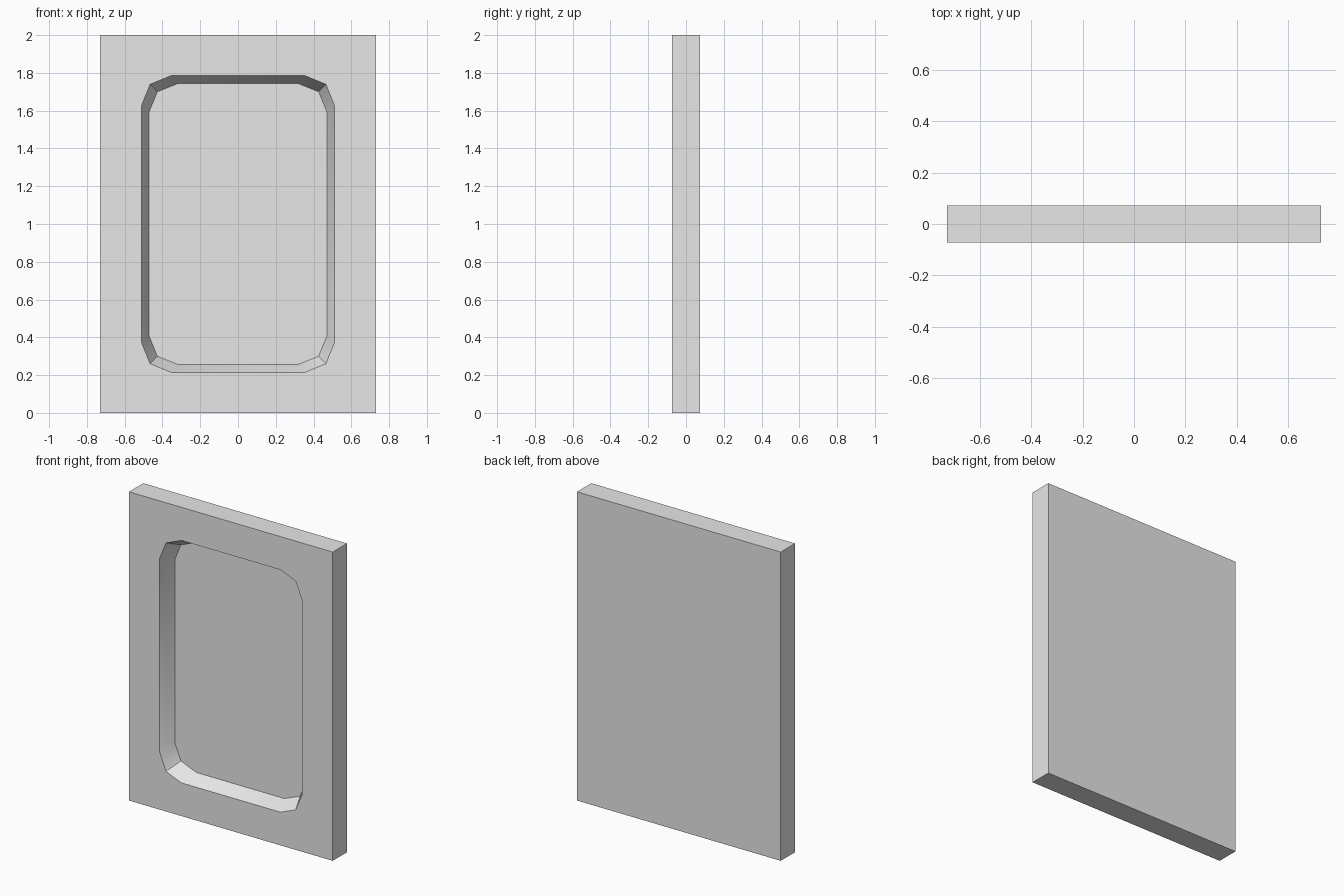
import bpy
import bmesh
from math import radians

default_cube = bpy.data.objects.get("Cube")
if default_cube:
    bpy.data.objects.remove(default_cube, do_unlink=True)

WIDTH, HEIGHT, THICK = 1.46, 2.0, 0.146
RECESS_DEPTH = 0.098
FRONT = -THICK / 2

# Plain grey material
grey = bpy.data.materials.new("light grey")
grey.use_nodes = True
grey.diffuse_color = (0.8, 0.8, 0.8, 1)
grey.node_tree.nodes["Principled BSDF"].inputs["Base Color"].default_value = (0.8, 0.8, 0.8, 1)


def mirrored_loop(bm, corner, y):
    """Closed loop from the points of one corner, mirrored to all four."""
    points = list(corner)
    points += [(-x, z) for x, z in reversed(corner)]
    points += [(-x, -z) for x, z in corner]
    points += [(x, -z) for x, z in reversed(corner)]
    verts = [bm.verts.new((x, y, HEIGHT / 2 + z)) for x, z in points]
    edges = [bm.edges.new((v, verts[(i + 1) % len(verts)])) for i, v in enumerate(verts)]
    return verts, edges


def skin(bm, loop_a, loop_b):
    """Quads between two matching loops."""
    n = len(loop_a)
    for i in range(n):
        j = (i + 1) % n
        bm.faces.new((loop_a[i], loop_a[j], loop_b[j], loop_b[i]))


bm = bmesh.new()

# Slab sides and back
slab = [(WIDTH / 2, HEIGHT / 2)]
front_rim, front_edges = mirrored_loop(bm, slab, FRONT)
back_rim, _ = mirrored_loop(bm, slab, -FRONT)
skin(bm, front_rim, back_rim)
bm.faces.new(back_rim)

# Recess with clipped corners, sloping walls and a flat floor
mouth, mouth_edges = mirrored_loop(
    bm, [(0.51, 0.63), (0.465, 0.74), (0.355, 0.785)], FRONT)
floor, _ = mirrored_loop(
    bm, [(0.47, 0.595), (0.427, 0.70), (0.315, 0.745)], FRONT + RECESS_DEPTH)
skin(bm, mouth, floor)
bm.faces.new(floor)

# Flat front frame around the recess
bmesh.ops.triangle_fill(bm, use_beauty=True, edges=front_edges + mouth_edges,
                        normal=(0, -1, 0))
bmesh.ops.recalc_face_normals(bm, faces=bm.faces)

mesh = bpy.data.meshes.new("recessed_panel")
bm.to_mesh(mesh)
bm.free()
mesh.materials.append(grey)

panel = bpy.data.objects.new("recessed_panel", mesh)
bpy.context.collection.objects.link(panel)
bpy.ops.object.select_all(action="DESELECT")
panel.select_set(True)
bpy.context.view_layer.objects.active = panel
bpy.ops.object.shade_smooth_by_angle(angle=radians(30))
